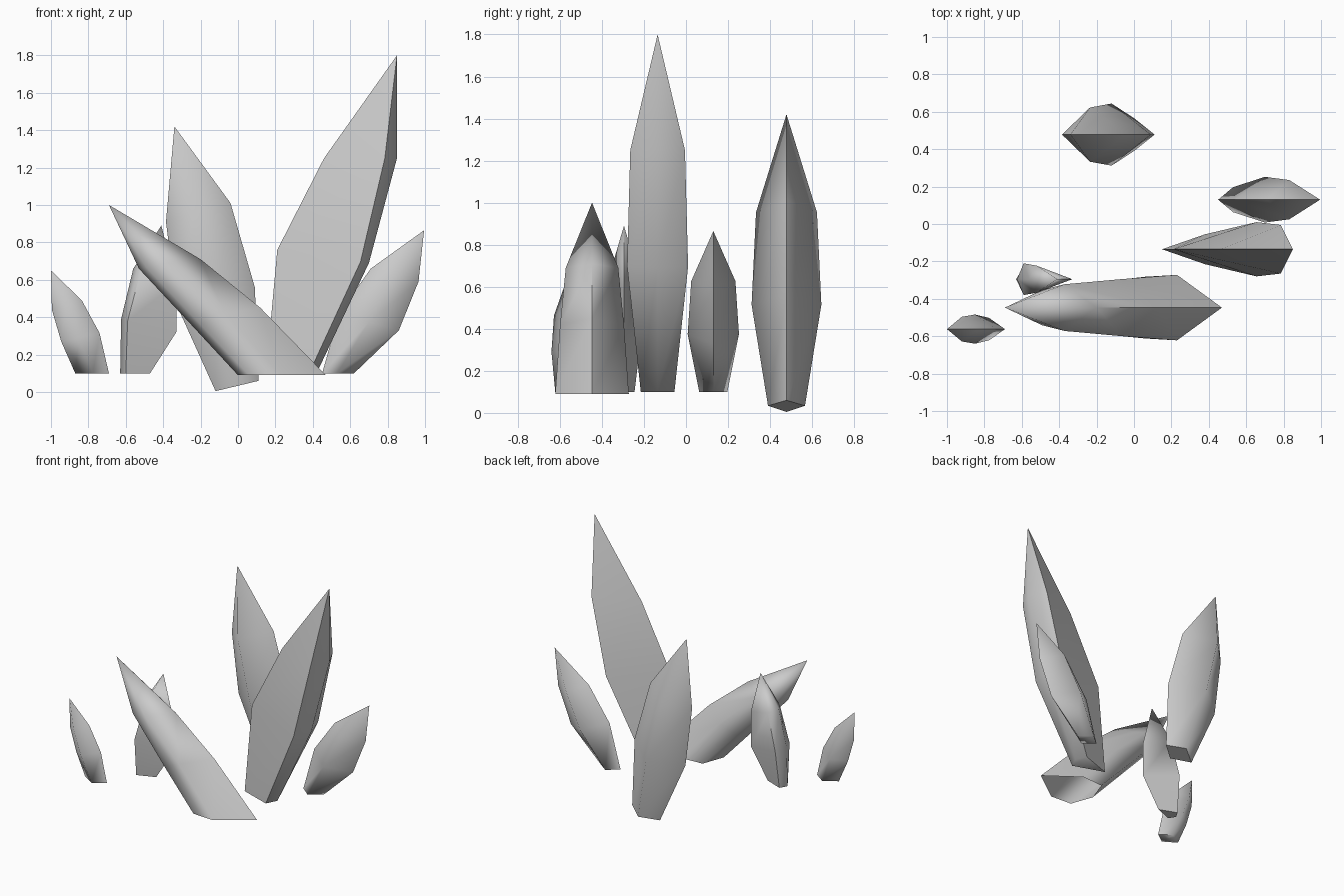
import bpy, bmesh, math

if "Cube" in bpy.data.objects:
    bpy.data.objects.remove(bpy.data.objects["Cube"])


def crystal(name, cy, tip, rings, cap=True):
    """Each ring is (left, right, sides, half_widths): x,z ends plus x,z side corners mirrored in y."""
    bm = bmesh.new()
    loops = []
    for left, right, sides, widths in rings:
        pts = [(left[0], cy, left[1])]
        pts += [(x, cy - w, z) for (x, z), w in zip(sides, widths)]
        pts.append((right[0], cy, right[1]))
        pts += [(x, cy + w, z) for (x, z), w in reversed(list(zip(sides, widths)))]
        loops.append([bm.verts.new(p) for p in pts])
    n = len(loops[0])
    for a, b in zip(loops, loops[1:]):
        for i in range(n):
            j = (i + 1) % n
            bm.faces.new((a[i], a[j], b[j], b[i]))
    top = bm.verts.new((tip[0], cy, tip[1]))
    for i in range(n):
        bm.faces.new((loops[-1][i], loops[-1][(i + 1) % n], top))
    if cap:
        bm.faces.new(loops[0][::-1])
    bmesh.ops.recalc_face_normals(bm, faces=bm.faces)
    mesh = bpy.data.meshes.new(name)
    bm.to_mesh(mesh)
    bm.free()
    obj = bpy.data.objects.new(name, mesh)
    bpy.context.collection.objects.link(obj)
    bpy.ops.object.select_all(action='DESELECT')
    obj.select_set(True)
    bpy.context.view_layer.objects.active = obj
    bpy.ops.object.shade_smooth_by_angle(angle=math.radians(80))


def kite(left, right, side_x, width):
    """Four-cornered ring with its side corners on the left-right line."""
    t = (side_x - left[0]) / (right[0] - left[0])
    return left, right, [(side_x, left[1] + t * (right[1] - left[1]))], [width]


# tall right crystal
crystal("tall_crystal", -0.135, (0.85, 1.80), [
    kite((0.15, 0.10), (0.42, 0.10), 0.38, 0.08),
    kite((0.21, 0.76), (0.70, 0.69), 0.655, 0.145),
    kite((0.46, 1.25), (0.85, 1.25), 0.785, 0.13)])

# back crystal
crystal("back_crystal", 0.478, (-0.34, 1.42), [
    kite((-0.12, 0.005), (0.11, 0.06), 0.0, 0.088),
    kite((-0.33, 0.47), (0.09, 0.56), -0.12, 0.166),
    kite((-0.385, 0.91), (-0.04, 1.01), -0.235, 0.145)])

# leaning front crystal, cut off flat and open at the bottom
crystal("leaning_crystal", -0.447, (-0.69, 1.00), [
    ((0.0, 0.09), (0.47, 0.09), [(0.06, 0.09), (0.23, 0.09)], [0.165, 0.175]),
    ((-0.25, 0.36), (0.12, 0.45), [(-0.20, 0.36), (-0.07, 0.42)], [0.135, 0.152]),
    ((-0.53, 0.66), (-0.20, 0.71), [(-0.49, 0.665), (-0.37, 0.69)], [0.095, 0.125])],
    cap=False)

# small crystal behind the leaning one
crystal("inner_crystal", -0.295, (-0.41, 0.89), [
    kite((-0.63, 0.10), (-0.47, 0.10), -0.60, 0.05),
    kite((-0.625, 0.39), (-0.33, 0.32), -0.59, 0.085),
    kite((-0.56, 0.66), (-0.33, 0.58), -0.52, 0.072)])

# small right crystal
crystal("right_crystal", 0.13, (0.995, 0.865), [
    kite((0.45, 0.10), (0.62, 0.10), 0.53, 0.067),
    kite((0.54, 0.42), (0.86, 0.33), 0.70, 0.122),
    kite((0.71, 0.66), (0.965, 0.59), 0.83, 0.105)])

# small left crystal
crystal("left_crystal", -0.562, (-1.0, 0.65), [
    kite((-0.87, 0.10), (-0.69, 0.10), -0.775, 0.06),
    kite((-0.945, 0.27), (-0.74, 0.315), -0.85, 0.078),
    kite((-0.995, 0.44), (-0.835, 0.49), -0.92, 0.066)])
